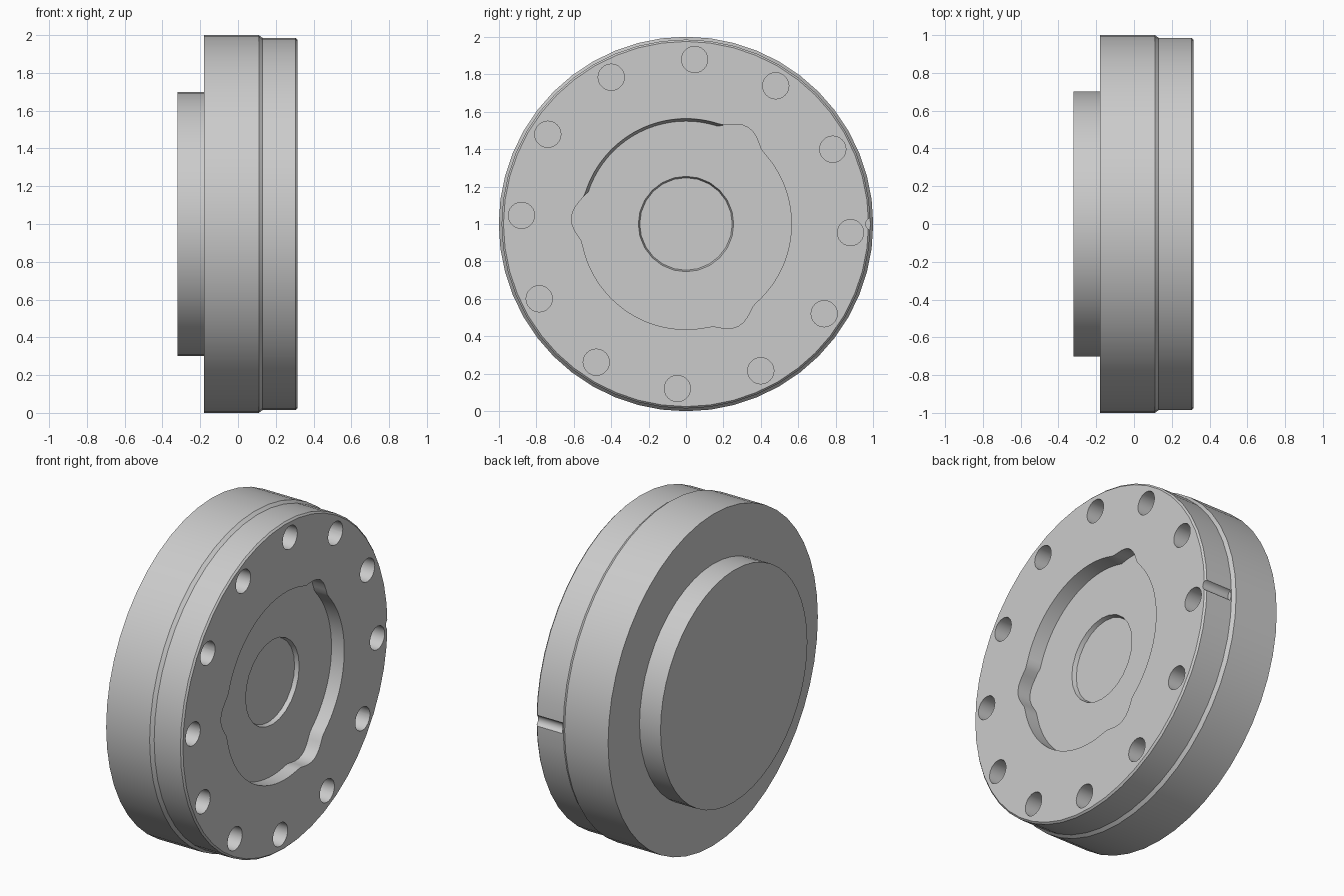
import bpy, bmesh
from math import sin, cos, pi, radians, degrees

cube = bpy.data.objects.get("Cube")
if cube:
    bpy.data.objects.remove(cube, do_unlink=True)

grey = bpy.data.materials.new("light grey")
grey.use_nodes = True
tone = (0.6, 0.6, 0.6, 1)
grey.diffuse_color = tone
grey.node_tree.nodes["Principled BSDF"].inputs["Base Color"].default_value = tone

AXIS_Z = 1.0
FRONT = 0.315
POCKET_FLOOR = FRONT - 0.085


def circle(radius, count, y=0.0, z=0.0):
    return [(y + radius * cos(2 * pi * i / count), z + radius * sin(2 * pi * i / count))
            for i in range(count)]


def loft(name, sections):
    """Solid skinned along x through (x, [(y, z), ...]) sections."""
    bm = bmesh.new()
    rings = [[bm.verts.new((x, y, z + AXIS_Z)) for y, z in pts] for x, pts in sections]
    n = len(rings[0])
    for a, b in zip(rings, rings[1:]):
        for i in range(n):
            j = (i + 1) % n
            bm.faces.new((a[i], a[j], b[j], b[i]))
    bm.faces.new(rings[0])
    bm.faces.new(rings[-1])
    bmesh.ops.recalc_face_normals(bm, faces=bm.faces)
    mesh = bpy.data.meshes.new(name)
    bm.to_mesh(mesh)
    bm.free()
    mesh.materials.append(grey)
    obj = bpy.data.objects.new(name, mesh)
    bpy.context.collection.objects.link(obj)
    return obj


def pocket_outline(draft):
    """Round outline with three rounded lobes; draft narrows one arc."""
    pts = []
    for deg in range(0, 360, 3):
        off = (deg - 57 + 60) % 120 - 60
        r = 0.563
        if abs(off) < 13:
            r += 0.05 * cos(off / 13 * pi / 2) ** 1.3
        elif 69 < deg < 165:
            r -= draft
        pts.append((r * cos(radians(deg)), r * sin(radians(deg))))
    return pts


# Stepped round body with rear boss
profile = [(-0.32, 0.70), (-0.18, 0.70), (-0.18, 1.0), (0.11, 1.0),
           (0.13, 0.985), (0.305, 0.985), (FRONT, 0.975)]
body = loft("flange_body", [(x, circle(r, 48)) for x, r in profile])

# Cutters: pocket, centre recess, bolt holes, rim groove
cutters = [
    loft("pocket_cutter", [(POCKET_FLOOR, pocket_outline(0.014)),
                           (FRONT, pocket_outline(0)),
                           (FRONT + 0.1, pocket_outline(0))]),
    loft("recess_cutter", [(POCKET_FLOOR - 0.025, circle(0.247, 24)),
                           (POCKET_FLOOR, circle(0.255, 24)),
                           (POCKET_FLOOR + 0.02, circle(0.255, 24))]),
    loft("groove_cutter", [(0.135, circle(0.035, 16, y=0.995)),
                           (FRONT + 0.1, circle(0.035, 16, y=0.995))]),
]
for k in range(12):
    a = radians(30 * k - 3)
    pts = circle(0.07, 24, 0.88 * cos(a), 0.88 * sin(a))
    cutters.append(loft("hole_cutter", [(FRONT - 0.2, pts), (FRONT + 0.1, pts)]))

for cutter in cutters:
    cutter.hide_render = True
    mod = body.modifiers.new(cutter.name, 'BOOLEAN')
    mod.operation = 'DIFFERENCE'
    mod.solver = 'EXACT'
    mod.object = cutter

# Bake the cuts, then discard the cutters
bpy.context.view_layer.update()
graph = bpy.context.evaluated_depsgraph_get()
result = bpy.data.meshes.new_from_object(body.evaluated_get(graph))
body.modifiers.clear()
body.data = result
for cutter in cutters:
    bpy.data.objects.remove(cutter, do_unlink=True)

# Smooth round walls, sharp rims
for o in bpy.context.selected_objects:
    o.select_set(False)
body.select_set(True)
bpy.context.view_layer.objects.active = body
bpy.ops.object.shade_smooth_by_angle(angle=radians(30))
